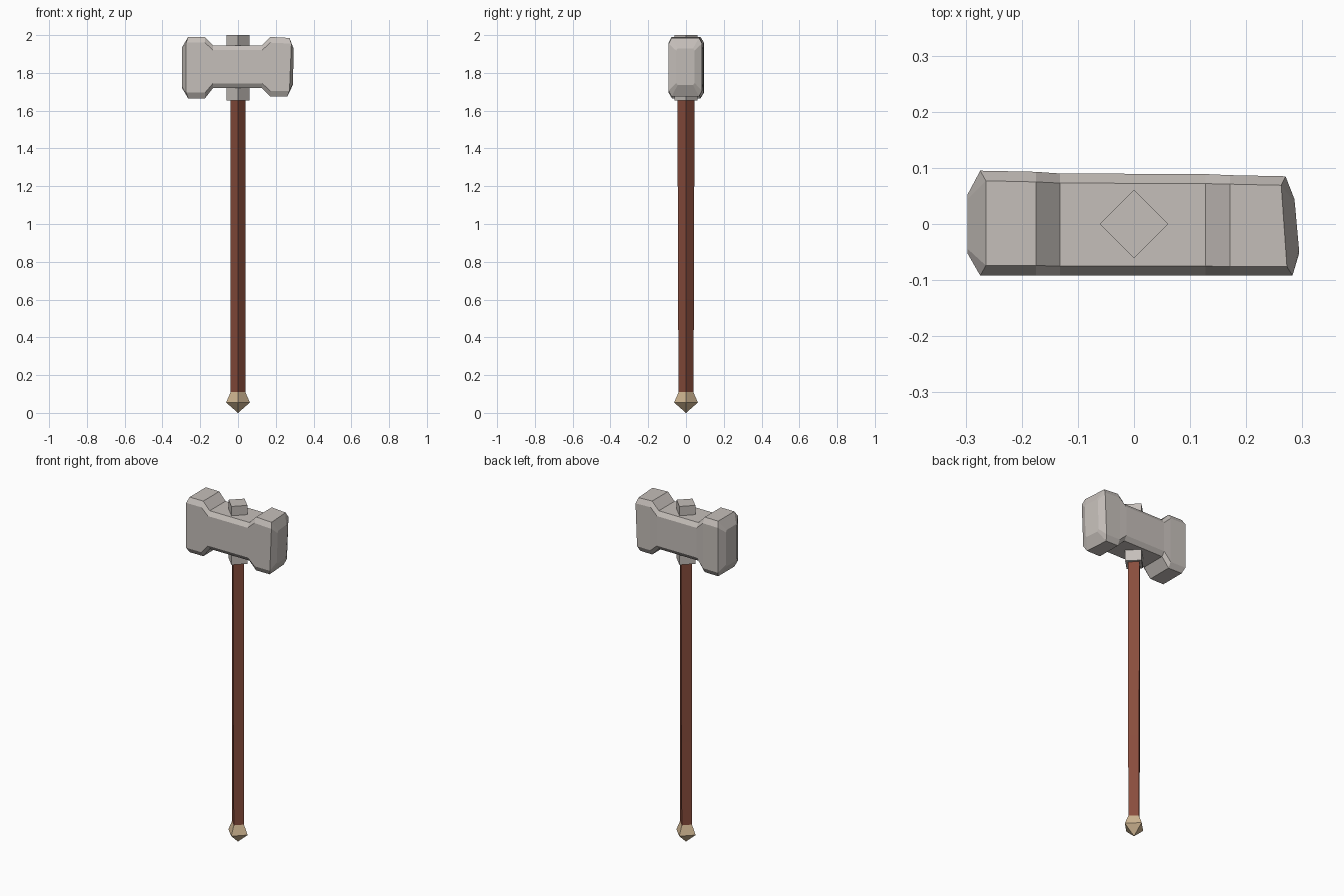
import bpy, bmesh

if "Cube" in bpy.data.objects:
    bpy.data.objects.remove(bpy.data.objects["Cube"])


def material(name, rgb):
    m = bpy.data.materials.new(name)
    m.diffuse_color = (*rgb, 1)
    m.use_nodes = True
    m.node_tree.nodes["Principled BSDF"].inputs["Base Color"].default_value = m.diffuse_color
    return m


STONE = material("warm grey stone", (0.56, 0.52, 0.49))
WOOD = material("red brown wood", (0.25, 0.074, 0.046))
BRASS = material("pale brass", (0.63, 0.47, 0.29))


def loft(name, rings, mat):
    """Skin a list of equal-length rings and cap both ends."""
    bm = bmesh.new()
    loops = [[bm.verts.new(p) for p in ring] for ring in rings]
    n = len(loops[0])
    for a, b in zip(loops, loops[1:]):
        for i in range(n):
            j = (i + 1) % n
            bm.faces.new((a[i], a[j], b[j], b[i]))
    bm.faces.new(loops[0])
    bm.faces.new(loops[-1])
    bmesh.ops.remove_doubles(bm, verts=bm.verts, dist=1e-5)
    bmesh.ops.recalc_face_normals(bm, faces=bm.faces)
    mesh = bpy.data.meshes.new(name)
    bm.to_mesh(mesh)
    bm.free()
    mesh.materials.append(mat)
    obj = bpy.data.objects.new(name, mesh)
    bpy.context.collection.objects.link(obj)
    return obj


def diamond(z, rx, ry=None):
    """Square ring turned 45 degrees."""
    ry = ry or rx
    return [(rx, 0, z), (0, ry, z), (-rx, 0, z), (0, -ry, z)]


def block(x, y0, y1, z0, z1, cy, cz, bulge=0.0, ky=0.0, kz=0.0):
    """Chamfered rectangle across x; bulge pushes the side corners outward."""
    pts = [(y0 + cy, z1, 0), (y1 - cy, z1, 0), (y1, z1 - cz, 1), (y1, z0 + cz, 1),
           (y1 - cy, z0, 0), (y0 + cy, z0, 0), (y0, z0 + cz, 1), (y0, z1 - cz, 1)]
    return [(x + bulge * s + ky * y + kz * (z - 1.83), y, z) for y, z, s in pts]


# Hammer head: two flared ends around a narrower waist
loft("hammer_head", [
    block(-0.297, -0.052, 0.052, 1.72, 1.935, 0.008, 0.012),
    block(-0.264, -0.092, 0.095, 1.665, 1.99, 0.018, 0.03, -0.010),
    block(-0.175, -0.092, 0.093, 1.665, 1.99, 0.018, 0.03),
    block(-0.132, -0.092, 0.090, 1.72, 1.945, 0.017, 0.025),
    block(0.127, -0.092, 0.089, 1.72, 1.945, 0.017, 0.025),
    block(0.171, -0.092, 0.087, 1.675, 1.99, 0.016, 0.03),
    block(0.261, -0.092, 0.085, 1.675, 1.985, 0.016, 0.03, 0.010, -0.07, 0.04),
    block(0.288, -0.052, 0.045, 1.735, 1.93, 0.008, 0.012, 0, -0.09, 0.02),
], STONE)

# Square socket passing through the head
loft("socket", [diamond(1.655, 0.061), diamond(2.0, 0.061)], STONE)

# Wooden shaft, slightly thicker at the top
loft("handle", [diamond(0.10, 0.039), diamond(0.60, 0.040, 0.042),
                diamond(1.67, 0.040, 0.045)], WOOD)

# Pointed pommel
loft("pommel", [diamond(0.117, 0.036), diamond(0.055, 0.063),
                diamond(0.0, 0.0005)], BRASS)
